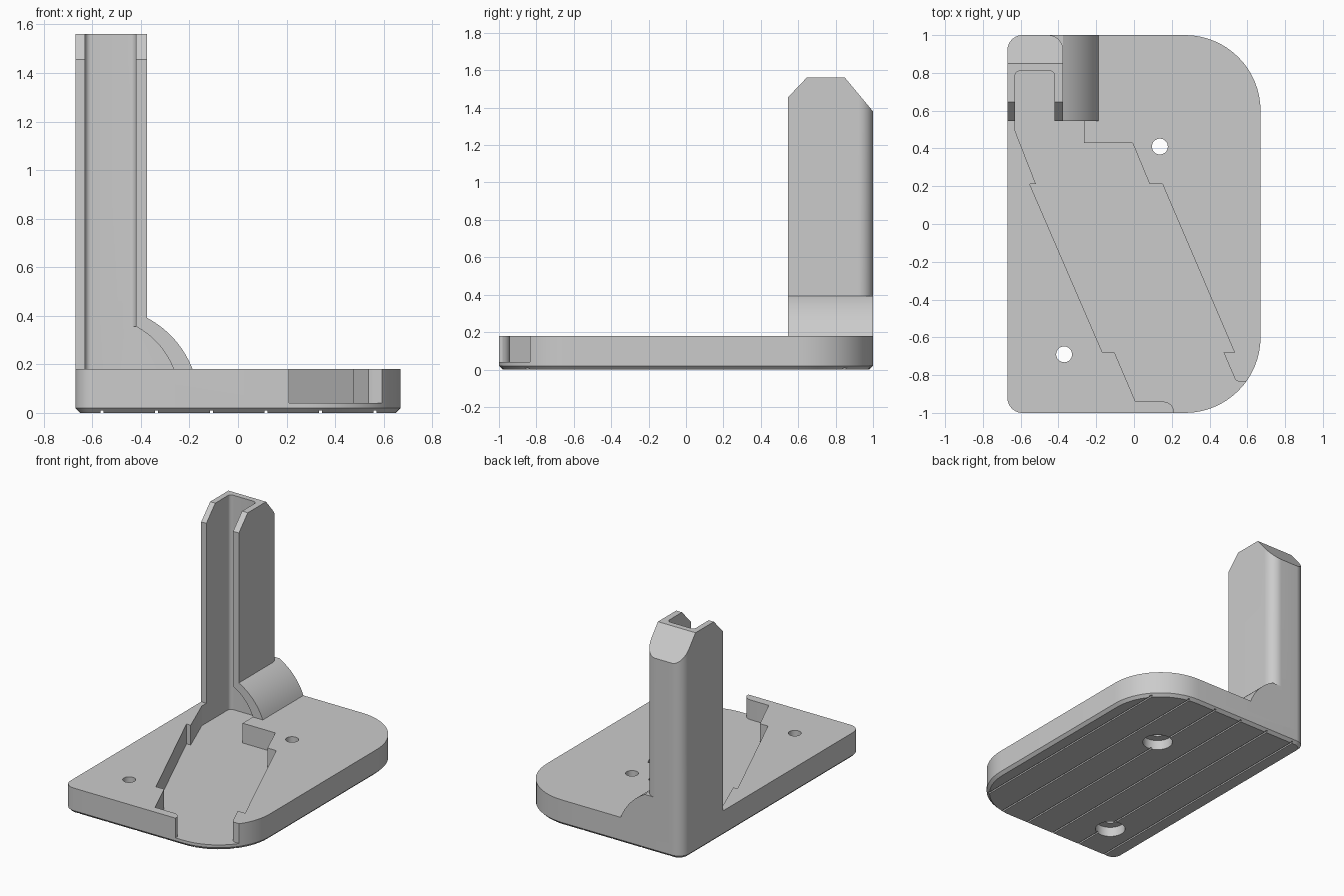
import bpy, bmesh, math

cube = bpy.data.objects.get("Cube")
if cube:
    bpy.data.objects.remove(cube, do_unlink=True)

grey = bpy.data.materials.new("plain grey")
grey.use_nodes = True
colour = (0.6, 0.6, 0.6, 1)
grey.diffuse_color = colour
grey.node_tree.nodes["Principled BSDF"].inputs["Base Color"].default_value = colour

PLACE = {"x": lambda a, b, h: (h, a, b),
         "y": lambda a, b, h: (a, h, b),
         "z": lambda a, b, h: (a, b, h)}


def loft(name, layers, axis="z"):
    """Closed solid through (height, outline) layers of equal point count."""
    bm = bmesh.new()
    rings = [[bm.verts.new(PLACE[axis](a, b, h)) for a, b in pts] for h, pts in layers]
    for low, high in zip(rings, rings[1:]):
        for i in range(len(low)):
            j = (i + 1) % len(low)
            bm.faces.new((low[i], low[j], high[j], high[i]))
    bm.faces.new(rings[0][::-1])
    bm.faces.new(rings[-1])
    bmesh.ops.recalc_face_normals(bm, faces=bm.faces)
    mesh = bpy.data.meshes.new(name)
    bm.to_mesh(mesh)
    bm.free()
    mesh.materials.append(grey)
    ob = bpy.data.objects.new(name, mesh)
    bpy.context.collection.objects.link(ob)
    return ob


def prism(name, pts, lo, hi, axis="z"):
    return loft(name, [(lo, pts), (hi, pts)], axis)


def rounded(x0, x1, y0, y1, radii, inset=0, steps=16):
    """Rectangle with radii for front-left, front-right, back-right, back-left."""
    corners = ((x0, y0, 1, 1), (x1, y0, -1, 1), (x1, y1, -1, -1), (x0, y1, 1, -1))
    pts = []
    for k, ((x, y, sx, sy), r) in enumerate(zip(corners, radii)):
        if r == 0:
            pts.append((x + sx * inset, y + sy * inset))
            continue
        for i in range(steps + 1):
            t = math.pi * (1 + k / 2 + i / steps / 2)
            pts.append((x + sx * r + (r - inset) * math.cos(t),
                        y + sy * r + (r - inset) * math.sin(t)))
    return pts


def bulge(p, q, height, steps=16):
    """Shallow arc from p to q, swelling to the left of the direction."""
    dx, dy = q[0] - p[0], q[1] - p[1]
    n = math.hypot(dx, dy)
    pts = []
    for i in range(steps + 1):
        t = i / steps
        s = 4 * height * t * (1 - t) / n
        pts.append((p[0] + dx * t - dy * s, p[1] + dy * t + dx * s))
    return pts


def circle(x, y, r, steps=40):
    return [(x + r * math.cos(math.tau * i / steps),
             y + r * math.sin(math.tau * i / steps)) for i in range(steps)]


def combine(target, tool, operation):
    mod = target.modifiers.new("combine", "BOOLEAN")
    mod.operation, mod.solver, mod.object = operation, "EXACT", tool
    bpy.ops.object.select_all(action="DESELECT")
    bpy.context.view_layer.objects.active = target
    target.select_set(True)
    bpy.ops.object.modifier_apply(modifier=mod.name)
    bpy.data.objects.remove(tool, do_unlink=True)


# Base plate with a chamfered underside
R = (0.08, 0.4, 0.4, 0.08)
plate = [rounded(-0.67, 0.67, -1, 1, R, inset) for inset in (0.02, 0)]
stand = loft("stand_with_post", [(0, plate[0]), (0.02, plate[1]), (0.18, plate[1])])

# Upright post with its sloping top
post = prism("post", rounded(-0.67, -0.375, 0.545, 1, (0, 0, 0.08, 0.08)), 0.1, 1.7)
side = [(0.445, 0), (1.1, 0), (1.1, 1.26), (0.85, 1.56), (0.645, 1.56), (0.445, 1.35)]
combine(post, prism("post_top_shape", side, -1, 0, "x"), "INTERSECT")
combine(stand, post, "UNION")

# Curved cable cover beside the post
cover = [(-0.5, 0.1), (-0.5, 0.393)] + bulge((-0.377, 0.393), (-0.187, 0.18), 0.026) + [(-0.187, 0.1)]
combine(stand, prism("cover", cover, 0.545, 1, "y"), "UNION")

# Slot in the post and hollow under the cover
slot = rounded(-0.63, -0.42, 0.5, 0.81, (0, 0, 0.025, 0.025), steps=6)
combine(stand, prism("slot", slot, 0.04, 2), "DIFFERENCE")
hollow = [(-0.5, 0.04), (-0.5, 0.356)] + bulge((-0.42, 0.356), (-0.265, 0.18), 0.021) + [(-0.265, 0.04)]
combine(stand, prism("hollow", hollow, 0.5, 0.81, "y"), "DIFFERENCE")

# Stepped diagonal channel running out at the front corner
left = [(-0.63, 0.545), (-0.63, 0.495), (-0.52, 0.213), (-0.553, 0.213),
        (-0.167, -0.68), (-0.103, -0.68), (0.008, -0.94)]
lip = bulge((0.15, -0.94), (0.21, -0.98), 0.012, 8)
right = [(0.21, -1.1), (0.8, -1.1), (0.8, -0.835), (0.555, -0.835), (0.537, -0.825),
         (0.474, -0.68), (0.532, -0.68), (0.15, 0.213), (0.082, 0.213),
         (-0.008, 0.43), (-0.265, 0.43), (-0.265, 0.545)]
combine(stand, prism("channel", left + lip + right, 0.04, 0.3), "DIFFERENCE")

# Screw holes, wider underneath
for x, y in ((0.137, 0.41), (-0.37, -0.69)):
    combine(stand, prism("hole", circle(x, y, 0.042), -0.1, 0.3), "DIFFERENCE")
    combine(stand, prism("bore", circle(x, y, 0.1), -0.1, 0.07), "DIFFERENCE")

# Fine grooves along the underside
for i in range(6):
    x = -0.56 + 0.225 * i
    groove = rounded(x - 0.006, x + 0.006, -0.1, 0.01, (0, 0, 0, 0))
    combine(stand, prism("groove", groove, -1.2, 1.2, "y"), "DIFFERENCE")

bpy.ops.object.shade_smooth_by_angle(angle=math.radians(25))
